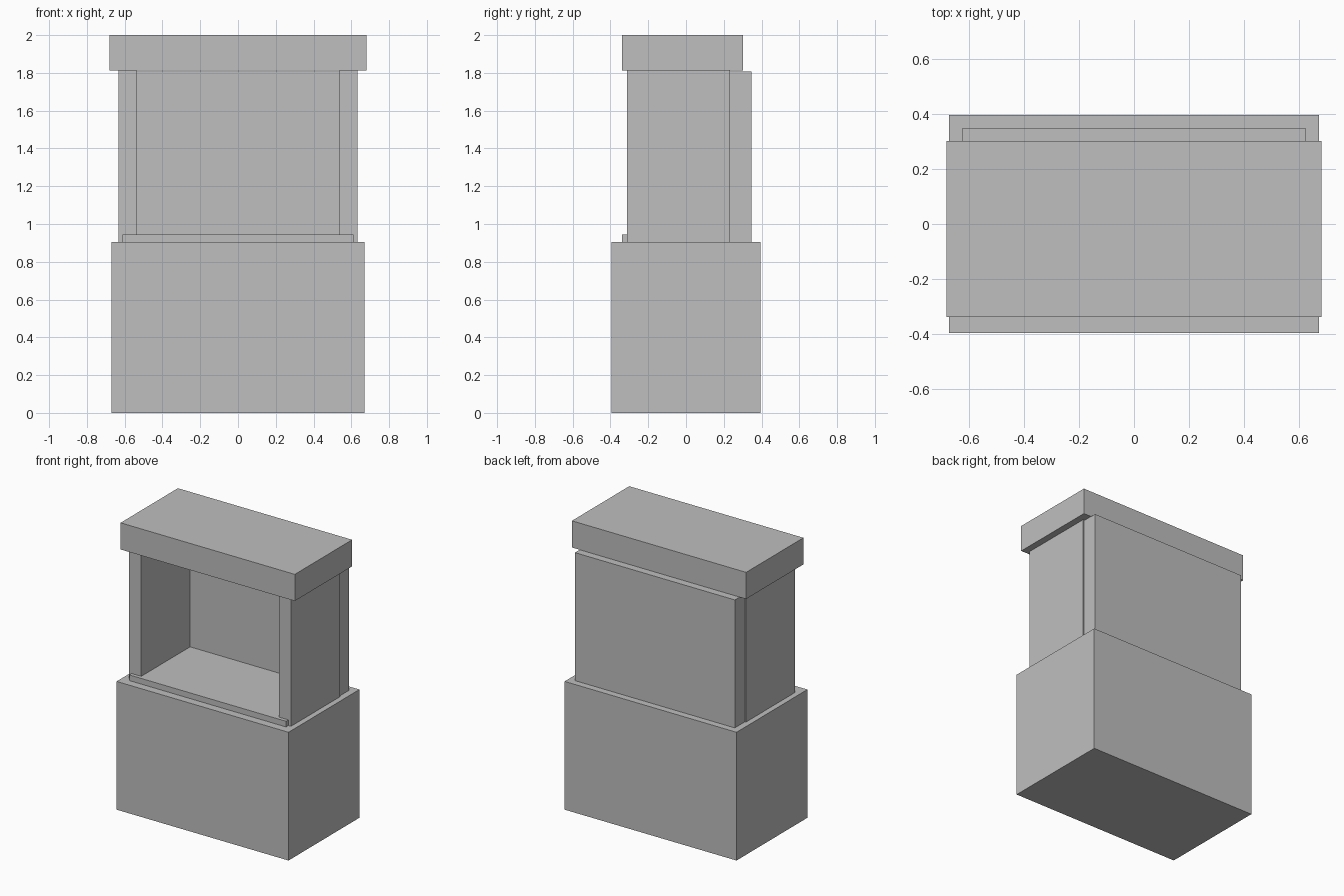
import bpy

cube = bpy.data.objects.get("Cube")
if cube:
    bpy.data.objects.remove(cube, do_unlink=True)

# One plain grey for every part
grey = bpy.data.materials.new("plain grey")
grey.use_nodes = True
colour = (0.52, 0.52, 0.52, 1)
grey.diffuse_color = colour
grey.node_tree.nodes["Principled BSDF"].inputs["Base Color"].default_value = colour


def box(name, x, y, z):
    """Add a box spanning the given (low, high) range on each axis."""
    spans = (x, y, z)
    bpy.ops.mesh.primitive_cube_add(size=1)
    obj = bpy.context.object
    obj.name = name
    for vert in obj.data.vertices:
        vert.co = [lo if c < 0 else hi for c, (lo, hi) in zip(vert.co, spans)]
    obj.data.materials.append(grey)
    return obj


base_top, cap_bottom = 0.905, 1.812
wall_front, wall_back = -0.312, 0.233

# Solid lower block
box("base", (-0.671, 0.671), (-0.395, 0.395), (0, base_top))

# Raised floor of the opening, its front edge forming a lip
box("opening_floor", (-0.612, 0.612), (-0.338, wall_back), (base_top, 0.945))

# Matching side walls
for side, name in ((-1, "right_wall"), (1, "left_wall")):
    x = sorted((side * 0.537, side * 0.632))
    box(name, x, (wall_front, wall_back), (base_top, cap_bottom))

# Thick back panel, slightly narrower than the walls
box("back_panel", (-0.624, 0.624), (wall_back, 0.347), (base_top, 1.808))

# Overhanging top slab
box("top_cap", (-0.68, 0.68), (-0.338, 0.301), (cap_bottom, 2))
